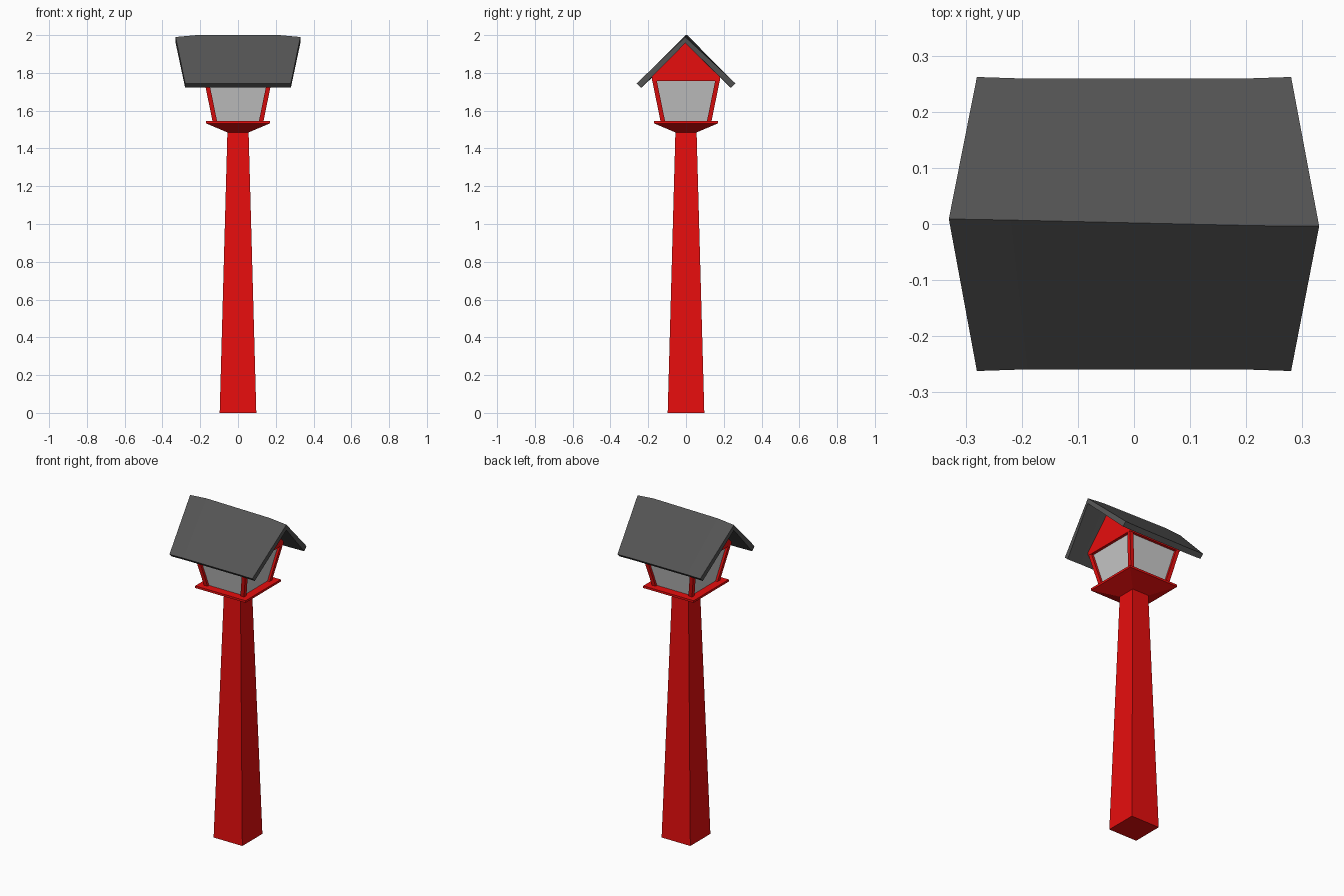
import bpy, bmesh

if "Cube" in bpy.data.objects:
    bpy.data.objects.remove(bpy.data.objects["Cube"])

def material(name, rgb):
    m = bpy.data.materials.new(name)
    m.diffuse_color = (*rgb, 1)
    return m

RED = material("red_paint", (0.61, 0.004, 0.004))
DARK = material("dark_roofing", (0.09, 0.09, 0.09))
PANE = material("frosted_pane", (0.4, 0.4, 0.4))
RED.diffuse_color = (0.8, 0.004, 0.004, 1)
PANE.diffuse_color = (0.65, 0.65, 0.65, 1)

def loft(name, rings, mat, caps=None):
    """Closed solid through rings; caps lists the index groups of each end."""
    bm = bmesh.new()
    loops = [[bm.verts.new(p) for p in ring] for ring in rings]
    n = len(loops[0])
    for a, b in zip(loops, loops[1:]):
        for i in range(n):
            j = (i + 1) % n
            bm.faces.new((a[i], a[j], b[j], b[i]))
    for end in (loops[0], loops[-1]):
        for group in caps or [range(n)]:
            bm.faces.new([end[i] for i in group])
    bmesh.ops.recalc_face_normals(bm, faces=bm.faces)
    mesh = bpy.data.meshes.new(name)
    bm.to_mesh(mesh)
    bm.free()
    mesh.materials.append(mat)
    ob = bpy.data.objects.new(name, mesh)
    bpy.context.collection.objects.link(ob)
    return ob

def square(z, h, cx=0, cy=0):
    return [(cx + sx * h, cy + sy * h, z)
            for sx, sy in ((-1, -1), (1, -1), (1, 1), (-1, 1))]

# Tapered post and flared platform
loft("post", [square(0, 0.097), square(1.49, 0.056)], RED)
loft("platform", [square(1.485, 0.056), square(1.533, 0.17), square(1.546, 0.17)], RED)

# Tapered lantern panes, with four leaning corner bars
loft("lantern_panes", [square(1.54, 0.12), square(1.765, 0.165)], PANE)
for sx in (-1, 1):
    for sy in (-1, 1):
        loft("corner_bar", [square(1.54, 0.012, sx * 0.122, sy * 0.122),
                            square(1.765, 0.012, sx * 0.168, sy * 0.168)], RED)

# Gabled block under the roof
gable = [(-0.18, 1.757), (0.18, 1.757), (0.18, 1.785), (0, 1.97), (-0.18, 1.785)]
loft("gable", [[(x, y, z) for y, z in gable] for x in (-0.18, 0.18)], RED)

# Pitched roof: ridge overhangs the eaves, ends dip and twist a little
def roof_section(ridge_x, eave_x, ridge_y, ridge_z, eave_y):
    return [(ridge_x, ridge_y, ridge_z),
            (eave_x, eave_y, 1.744), (eave_x, eave_y - 0.024, 1.722),
            (ridge_x, ridge_y, ridge_z - 0.033),
            (eave_x, -eave_y + 0.024, 1.722), (eave_x, -eave_y, 1.744)]

loft("roof", [roof_section(-0.33, -0.28, 0.009, 1.99, 0.262),
              roof_section(-0.22, -0.19, 0.007, 2.0, 0.259),
              roof_section(0.22, 0.19, -0.003, 2.0, 0.259),
              roof_section(0.33, 0.28, -0.004, 1.99, 0.262)],
     DARK, caps=[(0, 1, 2, 3), (0, 3, 4, 5)])

for m in bpy.data.materials:
    if m.users and not m.is_grease_pencil:
        m.use_nodes = True
        m.node_tree.nodes["Principled BSDF"].inputs["Base Color"].default_value = m.diffuse_color
